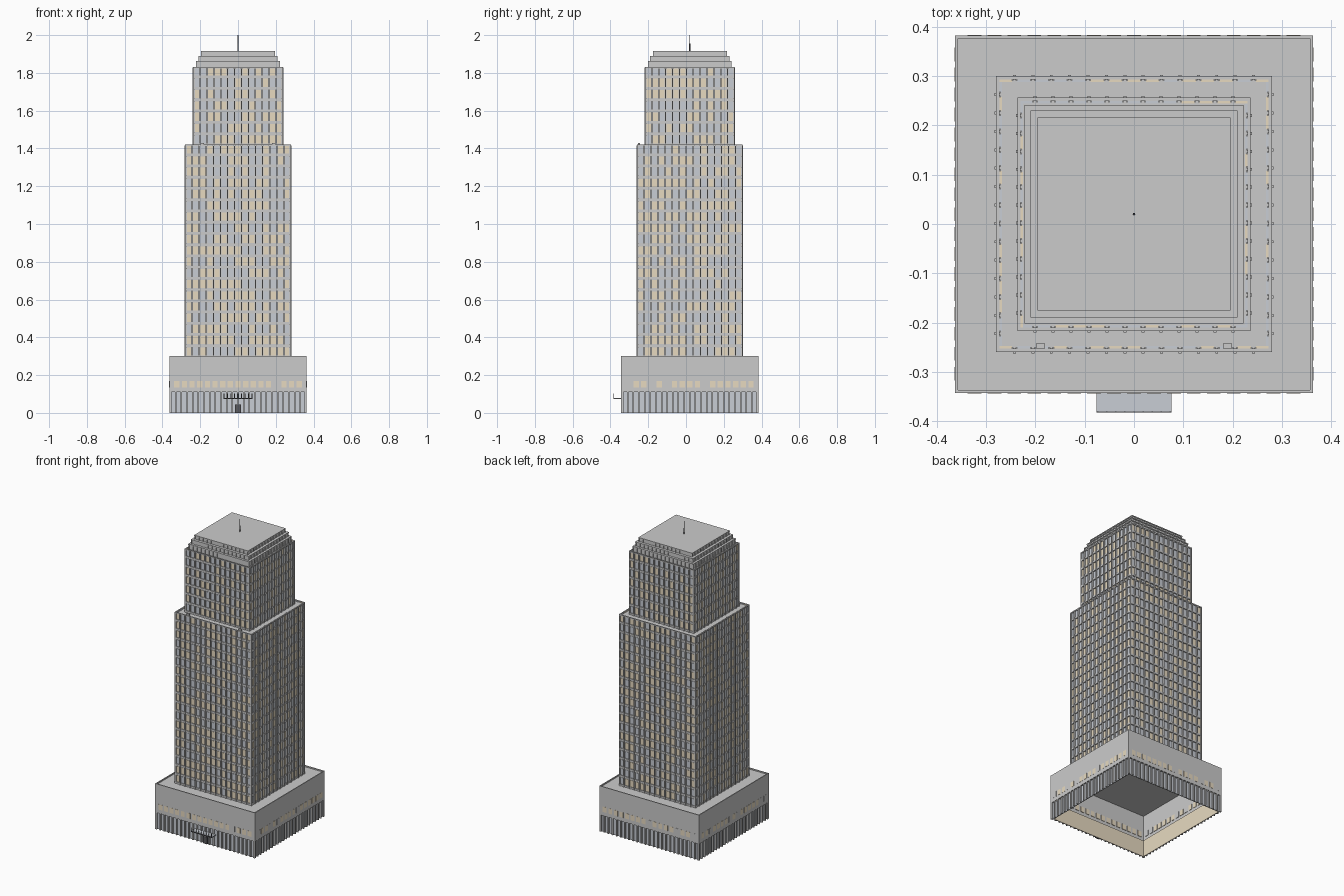
import bpy, bmesh, random
from math import pi
from mathutils import Matrix, Vector

if "Cube" in bpy.data.objects:
    bpy.data.objects.remove(bpy.data.objects["Cube"])

random.seed(7)
CY = 0.02                      # tower axis sits slightly behind the origin
CENTRE = Matrix.Translation((0, CY, 0))


def material(name, rgb):
    m = bpy.data.materials.new(name)
    m.diffuse_color = (*rgb, 1)
    m.use_nodes = True
    m.node_tree.nodes["Principled BSDF"].inputs["Base Color"].default_value = m.diffuse_color
    return m


LIT = material("warm_light", (0.80, 0.70, 0.53))
GLASS = material("cool_glass", (0.58, 0.61, 0.66))
DARK = material("dark_metal", (0.10, 0.10, 0.11))


class Part:
    """Collects boxes into one mesh; side k is the front turned k quarter turns."""

    def __init__(self, name, mat=None):
        self.name, self.mat, self.bm = name, mat, bmesh.new()

    def box(self, x0, x1, y0, y1, z0, z1, side=0):
        loc = Vector(((x0 + x1) / 2, (y0 + y1) / 2, (z0 + z1) / 2))
        m = (CENTRE @ Matrix.Rotation(side * pi / 2, 4, 'Z') @ Matrix.Translation(loc)
             @ Matrix.Diagonal((x1 - x0, y1 - y0, z1 - z0, 1)))
        bmesh.ops.create_cube(self.bm, size=1, matrix=m)

    def square(self, h, z0, z1):
        self.box(-h, h, -h, h, z0, z1)

    def ring(self, h, t, z0, z1):
        for k in range(4):
            self.box(-h, h - t, -h, -h + t, z0, z1, k)

    def done(self):
        me = bpy.data.meshes.new(self.name)
        self.bm.to_mesh(me)
        self.bm.free()
        if self.mat:
            me.materials.append(self.mat)
        ob = bpy.data.objects.new(self.name, me)
        bpy.context.collection.objects.link(ob)


def tower(name, h, z0, z1, floors, bays):
    body, bands = Part(name + "_core"), Part(name + "_floor_bands")
    fins, lit, unlit = Part(name + "_fins"), Part(name + "_lit_windows", LIT), Part(name + "_dim_windows", GLASS)
    body.square(h - 0.009, z0, z1 - 0.006)
    body.ring(h, 0.007, z1 - 0.008, z1)           # parapet
    fh, bw = (z1 - z0) / floors, 2 * h / bays
    for f in range(floors):
        z = z0 + f * fh
        bands.square(h - 0.002, z, z + 0.013)
        for k in range(4):
            for b in range(bays):
                u = -h + (b + 0.5) * bw
                w = bw * 0.36
                target = lit if random.random() < 0.5 else unlit
                target.box(u - w, u + w, -h + 0.005, -h + 0.012, z + 0.014, z + fh - 0.003, k)
    for k in range(4):
        for b in range(1, bays):
            u = -h + b * bw
            fins.box(u - 0.003, u + 0.003, -h - 0.003, -h + 0.01, z0, z1 - 0.004, k)
        fins.box(-h, -h + 0.009, -h, -h + 0.009, z0, z1 - 0.008, k)   # corner pier
    for p in (body, bands, fins, lit, unlit):
        p.done()


# Podium: hollow shell, open underneath
P = 0.363
podium = Part("podium_walls")
podium.ring(P, 0.006, 0.11, 0.30)
podium.square(P - 0.005, 0.284, 0.292)
podium.done()

# Podium window row
lit, unlit = Part("podium_lit_windows", LIT), Part("podium_dim_windows")
for k in range(4):
    for i in range(17):
        u = (i - 8) * 0.0405
        target = lit if random.random() < 0.75 else unlit
        target.box(u - 0.014, u + 0.014, -P - 0.001, -P + 0.009, 0.135, 0.17, k)
lit.done()
unlit.done()

# Ground floor: fins in front of glazing, warm lobby lining behind it
fins, glazing, lining = Part("ground_fins"), Part("lobby_glazing", GLASS), Part("lobby_lining", LIT)
for k in range(4):
    for i in range(25):
        u = -P + 0.004 + i * (2 * P - 0.008) / 24
        if k == 0 and i == 12:
            fins.box(u - 0.004, u + 0.004, -P, -P + 0.012, 0.045, 0.11, k)
        else:
            fins.box(u - 0.004, u + 0.004, -P, -P + 0.012, 0, 0.11, k)
glazing.ring(P - 0.009, 0.003, 0, 0.11)
lining.ring(P - 0.012, 0.002, 0, 0.11)
for p in (fins, glazing, lining):
    p.done()

# Entrance door and canopy
door = Part("entrance_door", DARK)
door.box(-0.015, 0.015, -P - 0.0005, -P + 0.01, 0, 0.045)
door.done()
canopy = Part("entrance_canopy", GLASS)
canopy.box(-0.076, 0.076, -0.401, -P + 0.005, 0.073, 0.079)
canopy.done()
rail = Part("canopy_rail", DARK)
rail.box(-0.076, 0.076, -0.403, -0.401, 0.073, 0.080)
for i in range(9):
    u = -0.074 + i * 0.0185
    rail.box(u - 0.0015, u + 0.0015, -0.403, -0.401, 0.079, 0.103)
rail.done()

# Two tower stages
tower("lower_tower", 0.280, 0.29, 1.42, 19, 15)
tower("upper_tower", 0.237, 1.412, 1.832, 7, 13)

# Small units on the setback roof
units = Part("setback_roof_units")
for s in (-1, 1):
    units.box(s * 0.19 - 0.009, s * 0.19 + 0.009, -0.273, -0.263, 1.41, 1.43)
units.done()

# Stepped crown: each tier is a body with fine ribs and a cap
crown, ribs = Part("crown_tiers"), Part("crown_ribs")
for h, z0, z1 in ((0.222, 1.822, 1.862), (0.210, 1.862, 1.890), (0.196, 1.890, 1.917)):
    crown.square(h - 0.004, z0, z1 - 0.005)
    crown.square(h, z1 - 0.006, z1)
    n = round(2 * h / 0.03)
    for k in range(4):
        for i in range(n + 1):
            u = -h + 0.004 + i * (2 * h - 0.008) / n
            ribs.box(u - 0.002, u + 0.002, -h, -h + 0.006, z0, z1 - 0.005, k)
crown.done()
ribs.done()

# Antenna mast
for name, r, z0, z1 in (("antenna_base", 0.0028, 1.915, 1.955), ("antenna_mast", 0.0018, 1.95, 2.0)):
    bpy.ops.mesh.primitive_cylinder_add(vertices=8, radius=r, depth=z1 - z0, location=(0, CY, (z0 + z1) / 2))
    bpy.context.object.name = name
    bpy.context.object.data.materials.append(DARK)
